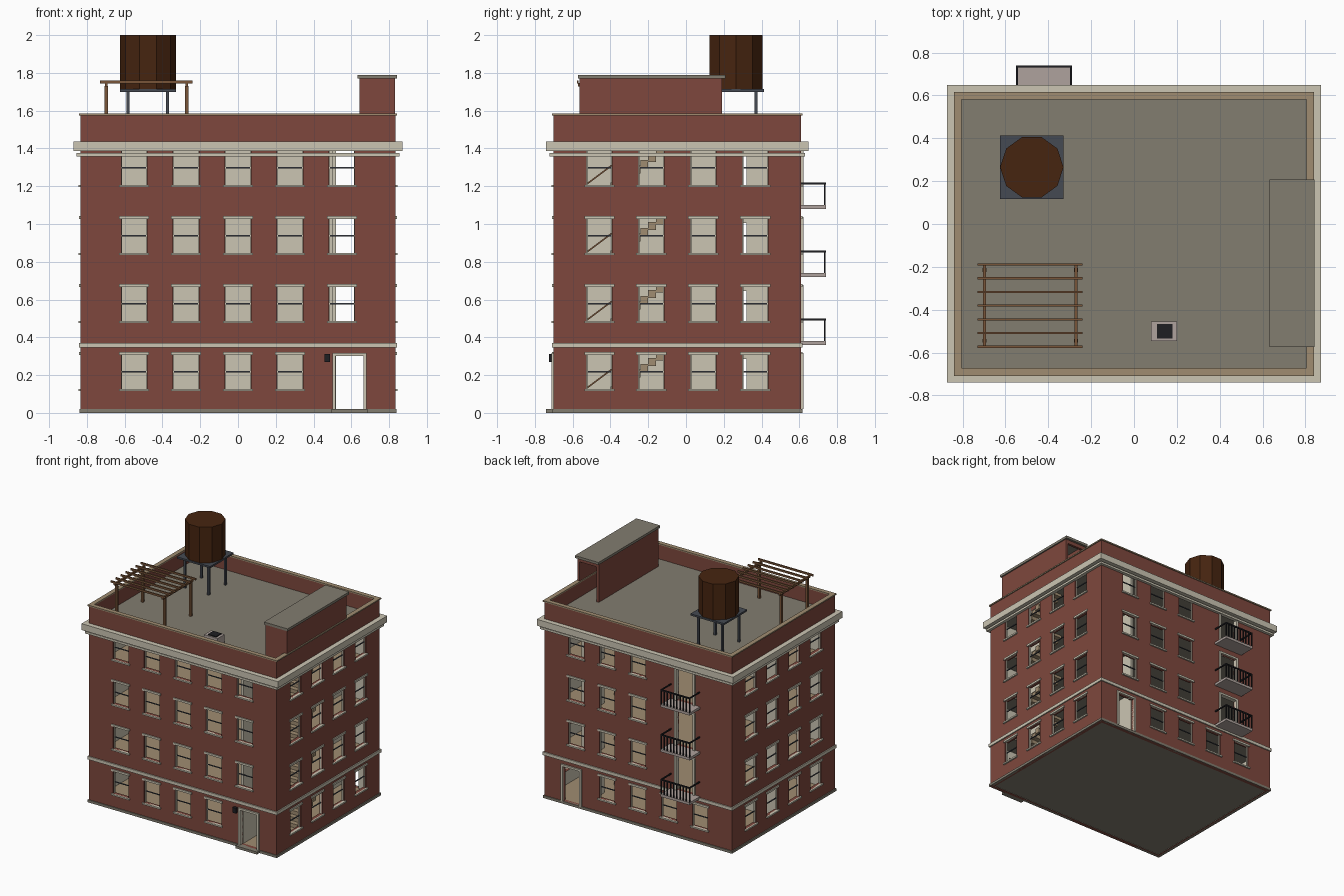
import bpy, bmesh, math
from mathutils import Matrix, Vector

if "Cube" in bpy.data.objects:
    bpy.data.objects.remove(bpy.data.objects["Cube"])


def material(name, *rgb):
    m = bpy.data.materials.new(name)
    m.use_nodes = True
    m.diffuse_color = (*rgb, 1)
    m.node_tree.nodes["Principled BSDF"].inputs["Base Color"].default_value = (*rgb, 1)
    return m


BRICK = material("red brick", 0.21, 0.064, 0.047)
CREAM = material("cream stone", 0.6, 0.56, 0.45)
GREY = material("roof grey", 0.225, 0.205, 0.162)
TAN = material("tan coping", 0.35, 0.265, 0.165)
TANK = material("dark tank wood", 0.062, 0.018, 0.005)
WOOD = material("pergola wood", 0.19, 0.09, 0.04)
STEEL = material("blue grey steel", 0.06, 0.068, 0.085)
CONCRETE = material("pale concrete", 0.43, 0.365, 0.34)
BLACK = material("black iron", 0.013, 0.013, 0.016)

YC, HX, HY, T = -0.046, 0.833, 0.655, 0.026   # building centre, half sizes, wall
STOREY, GROUND, ROOF = 0.36, 0.02, 1.46
FLOORS = [GROUND + STOREY * i for i in range(4)]
IDENT = Matrix.Identity(4)


def finish(name, bm, mats, matrix=IDENT):
    me = bpy.data.meshes.new(name)
    bm.to_mesh(me)
    bm.free()
    for m in mats:
        me.materials.append(m)
    ob = bpy.data.objects.new(name, me)
    ob.matrix_world = matrix
    bpy.context.scene.collection.objects.link(ob)
    return ob


def boxes(name, mat, items, matrix=IDENT):
    """One object of axis-aligned boxes given as (x0, x1, y0, y1, z0, z1)."""
    bm = bmesh.new()
    for x0, x1, y0, y1, z0, z1 in items:
        mid = Vector((x0 + x1, y0 + y1, z0 + z1)) / 2
        size = Matrix.Diagonal((x1 - x0, y1 - y0, z1 - z0, 1))
        bmesh.ops.create_cube(bm, size=1, matrix=Matrix.Translation(mid) @ size)
    return finish(name, bm, [mat], matrix)


def ring(name, mat, out, depth, z0, z1):
    """Rectangular band standing proud of the walls by out."""
    x, a, b = HX + out, YC - HY - out, YC + HY + out
    boxes(name, mat, [(-x, x, a, a + depth, z0, z1), (-x, x, b - depth, b, z0, z1),
                      (-x, -x + depth, a + depth, b - depth, z0, z1),
                      (x - depth, x, a + depth, b - depth, z0, z1)])


def wall(name, half, openings, matrix):
    """Grid of faces minus openings (u0, u1, z0, z1), thickened inwards."""
    us = sorted({-half, half} | {u for o in openings for u in o[:2]})
    zs = sorted({0.0, ROOF} | {z for o in openings for z in o[2:]})
    bm = bmesh.new()
    for u0, u1 in zip(us, us[1:]):
        for z0, z1 in zip(zs, zs[1:]):
            u, z = (u0 + u1) / 2, (z0 + z1) / 2
            if not any(o[0] < u < o[1] and o[2] < z < o[3] for o in openings):
                bm.faces.new([bm.verts.new((p, 0, q)) for p, q in
                              ((u0, z0), (u1, z0), (u1, z1), (u0, z1))])
    bmesh.ops.remove_doubles(bm, verts=bm.verts, dist=1e-5)
    ob = finish(name, bm, [BRICK, CREAM], matrix)
    s = ob.modifiers.new("thickness", 'SOLIDIFY')
    s.thickness, s.offset, s.material_offset = T, -1, 1


def facade(side, angle, dist, half, windows, doors):
    """Wall with its sills, lintels, window bars and door surrounds."""
    mat = (Matrix.Translation((0, YC, 0)) @ Matrix.Rotation(math.radians(angle), 4, 'Z')
           @ Matrix.Translation((0, -dist, 0)))
    holes, trim, bars = [], [], []
    for u, f in windows:
        a, b, z0, z1 = u - 0.068, u + 0.068, f + 0.107, f + 0.287
        holes.append((a, b, z0, z1))
        trim += [(a - 0.012, b + 0.012, -0.012, 0.01, z0 - 0.012, z0),
                 (a - 0.012, b + 0.012, -0.008, 0.01, z1, z1 + 0.016),
                 (a, a + 0.005, 0.008, 0.02, z0, z1), (b - 0.005, b, 0.008, 0.02, z0, z1)]
        bars.append((a, b, 0.01, 0.018, z0 + 0.088, z0 + 0.094))
    for u, f in doors:
        a, b, z1 = u - 0.074, u + 0.074, f + 0.28
        holes.append((a, b, f, z1))
        trim += [(a - 0.017, a, -0.012, T, f, z1), (b, b + 0.017, -0.012, T, f, z1),
                 (a - 0.017, b + 0.017, -0.012, T, z1, z1 + 0.016)]
    wall(side + "_wall", half, holes, mat)
    boxes(side + "_stone_trim", CREAM, trim, mat)
    boxes(side + "_window_bars", STEEL, bars, mat)


# Four outer walls
BAY, DOOR_X, BALCONY_X = 0.275, 0.59, -0.42
upper = FLOORS[1:]
facade("front", 0, HY, HX,
       [(BAY * k, f) for f in FLOORS for k in range(-2, 3) if f > GROUND or k < 2],
       [(DOOR_X, GROUND)])
facade("back", 180, HY, HX,
       [(BAY * k, f) for f in upper for k in (-2, -1, 0)]
       + [(BAY * k, GROUND) for k in (-1, 0, 1, 2)],
       [(-DOOR_X, GROUND)] + [(-BALCONY_X, f) for f in upper])
for side, angle in (("right", 90), ("left", -90)):
    facade(side, angle, HX, HY - T,
           [(BAY * (k - 1.5), f) for f in FLOORS for k in range(4)], [])

# Bands around the building
ring("plinth", GREY, 0.007, 0.02, 0, 0.02)
ring("string_course", CREAM, 0.009, 0.02, 0.345, 0.37)
ring("lower_cornice", CREAM, 0.022, 0.03, 1.358, 1.375)
ring("upper_cornice", CREAM, 0.039, 0.05, 1.387, 1.438)
ring("parapet", BRICK, 0, T, ROOF, 1.575)
ring("parapet_coping", TAN, 0.008, 0.036, 1.575, 1.585)

# Floors with a stairwell opening, and the roof deck
IX, Y0, Y1 = HX - T, YC - HY + T, YC + HY - T
SX0, SX1, SY0, SY1 = 0.68, IX, -0.52, -0.04


def deck(z0, z1):
    return [(-IX, SX0, Y0, Y1, z0, z1), (SX0, IX, Y0, SY0, z0, z1),
            (SX0, IX, SY1, Y1, z0, z1)]


boxes("ground_slab", GREY, [(-IX, IX, Y0, Y1, 0.002, GROUND - 0.004)])
boxes("floor_slabs", GREY, [b for f in upper for b in deck(f - 0.02, f - 0.004)])
boxes("floor_boards", TAN, [(-IX, IX, Y0, Y1, GROUND - 0.004, GROUND)]
      + [b for f in upper for b in deck(f - 0.004, f)])
boxes("roof_deck", GREY, deck(ROOF - 0.02, ROOF))

# Inner partitions with a doorway beside the hall on every floor
inner = []
for f in FLOORS:
    top = f + STOREY - 0.02
    inner += [(0.5, 0.52, Y0, 0.17, f, top), (0.5, 0.52, 0.32, Y1, f, top),
              (0.5, 0.52, 0.17, 0.32, f + 0.265, top),
              (-IX, 0.5, YC - 0.01, YC + 0.01, f, top)]
boxes("inner_partitions", CREAM, inner)

# Stairs and handrails
STEPS = 12
run, rise = (SY1 - SY0) / STEPS, STOREY / STEPS
boxes("stair_steps", TAN,
      [(SX0 + 0.005, SX1, SY0 + i * run, SY0 + (i + 1) * run,
        max(f, f + (i - 0.4) * rise), f + (i + 1) * rise)
       for f in FLOORS for i in range(STEPS)])
slope = math.atan2(rise, run)
length = math.hypot(SY1 - SY0, STOREY) / 2
for n, f in enumerate(FLOORS):
    m = (Matrix.Translation((SX0 + 0.012, (SY0 + SY1) / 2, f + STOREY / 2 + 0.115))
         @ Matrix.Rotation(slope, 4, 'X'))
    boxes(f"stair_handrail_{n + 1}", WOOD, [(-0.004, 0.004, -length, length, -0.004, 0.004)], m)

# Front step and wall lamp
FRONT, BACK = YC - HY, YC + HY
boxes("front_step", GREY, [(0.495, 0.686, -0.74, FRONT, 0, 0.02)])
boxes("wall_lamp", BLACK, [(0.458, 0.488, FRONT - 0.024, FRONT, 0.27, 0.312)])

# Balconies
BX0, BX1, BY = BALCONY_X - 0.13, BALCONY_X + 0.13, 0.74
boxes("balcony_slabs", CONCRETE, [(BX0, BX1, BACK, BY, f - 0.02, f) for f in upper])
rails = []
for f in upper:
    t = f + 0.12
    rails += [(BX0, BX1, BY - 0.01, BY, t - 0.01, t),
              (BX0, BX0 + 0.008, BACK, BY, t - 0.01, t),
              (BX1 - 0.008, BX1, BACK, BY, t - 0.01, t)]
    for i in range(10):
        x = BX0 + 0.004 + i * (BX1 - BX0 - 0.008) / 9
        rails.append((x - 0.004, x + 0.004, BY - 0.009, BY - 0.001, f, t))
boxes("balcony_railings", BLACK, rails)

# Stair bulkhead, open at the back
L, R, F, B, TOP = 0.642, HX - 0.001, -0.565, 0.19, 1.77
boxes("bulkhead_walls", BRICK, [
    (L, L + 0.02, F, B, ROOF, TOP), (R - 0.02, R, F, B, ROOF, TOP),
    (L + 0.02, R - 0.02, F, F + 0.02, ROOF, TOP),
    (L + 0.02, R - 0.02, B - 0.02, B, TOP - 0.03, TOP)])
boxes("bulkhead_roof", GREY, [(0.632, 0.842, -0.573, 0.208, TOP, TOP + 0.02)])

# Water tank on its steel stand
TX, TY, TR = -0.477, 0.265, 0.148
boxes("tank_stand", STEEL, [(TX - TR, TX + TR, TY - TR, TY + TR, 1.7, 1.714)]
      + [(TX + sx * 0.105 - 0.008, TX + sx * 0.105 + 0.008,
          TY + sy * 0.105 - 0.008, TY + sy * 0.105 + 0.008, ROOF, 1.7)
         for sx in (-1, 1) for sy in (-1, 1)])
bm = bmesh.new()
bmesh.ops.create_cone(bm, cap_ends=True, segments=10, radius1=TR, radius2=TR, depth=0.286,
                      matrix=Matrix.Rotation(math.pi / 2, 4, 'Z'))
# Turn so that a corner points along x
corner = max(bm.verts, key=lambda v: v.co.x).co
bmesh.ops.rotate(bm, verts=bm.verts, matrix=Matrix.Rotation(-math.atan2(corner.y, corner.x), 3, 'Z'))
finish("water_tank", bm, [TANK], Matrix.Translation((TX, TY, 1.857)))

# Pergola
posts = (-0.697, -0.271)
boxes("pergola_posts", WOOD, [(x - 0.009, x + 0.009, y - 0.009, y + 0.009, ROOF, 1.73)
                              for x in posts for y in (-0.215, -0.545)])
boxes("pergola_beams", WOOD, [(x - 0.007, x + 0.007, -0.573, -0.189, 1.728, 1.746) for x in posts])
boxes("pergola_slats", WOOD, [(-0.73, -0.24, y - 0.005, y + 0.005, 1.745, 1.76)
                              for y in [-0.189 - 0.064 * i for i in range(7)]])

# Roof vent
boxes("roof_vent", CONCRETE, [(0.08, 0.2, -0.545, -0.456, ROOF, ROOF + 0.07)])
boxes("roof_vent_grille", BLACK, [(0.107, 0.18, -0.535, -0.466, ROOF + 0.07, ROOF + 0.077)])
